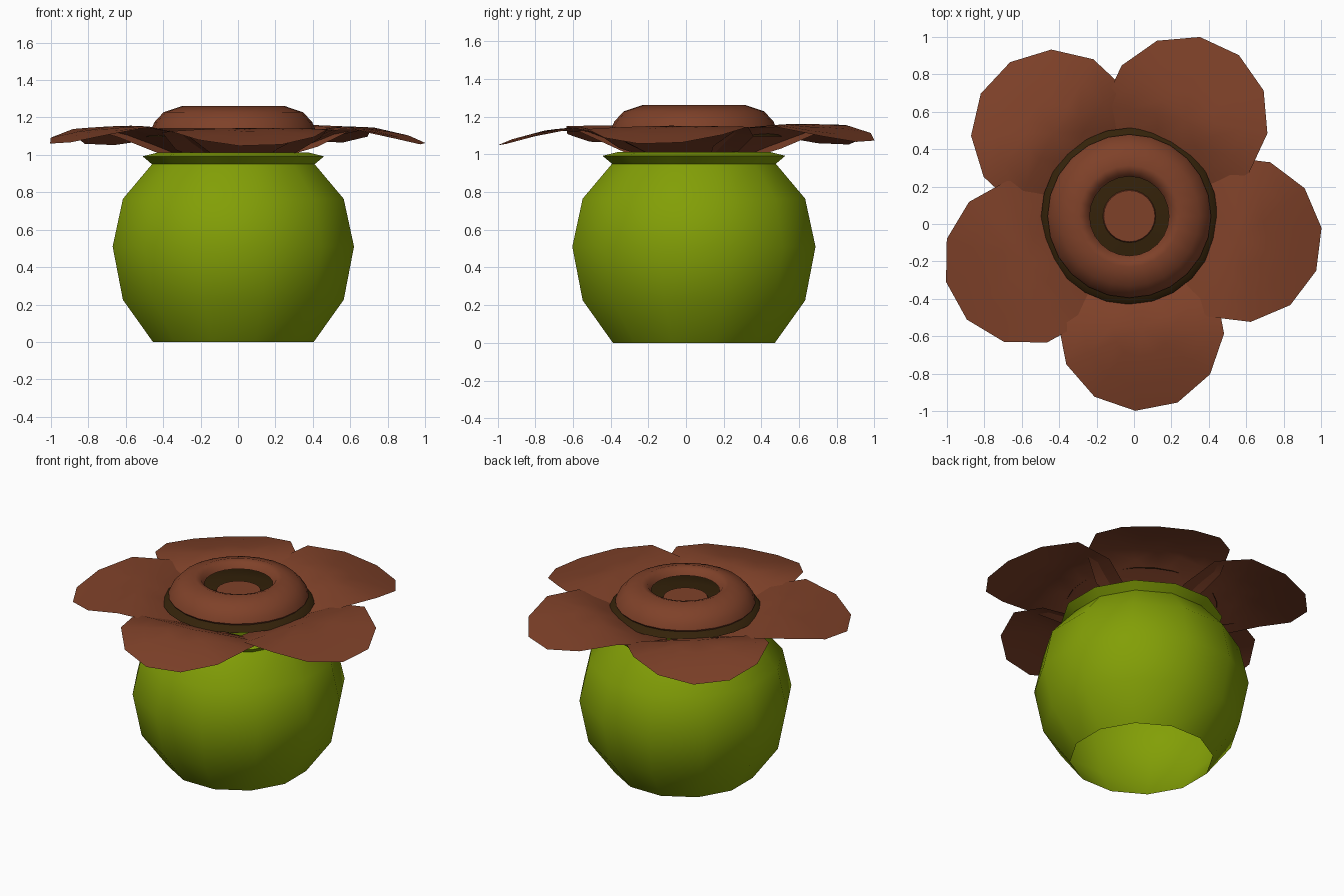
import bpy, bmesh, math
from mathutils import Vector

cube = bpy.data.objects.get("Cube")
if cube:
    bpy.data.objects.remove(cube, do_unlink=True)

CX, CY = -0.025, 0.042  # axis shared by the pot and the flower


def material(name, rgb):
    m = bpy.data.materials.new(name)
    m.use_nodes = True
    m.diffuse_color = (*rgb, 1)
    bsdf = m.node_tree.nodes["Principled BSDF"]
    bsdf.inputs["Base Color"].default_value = (*rgb, 1)
    bsdf.inputs["Roughness"].default_value = 0.8
    return m


GREEN = material("leaf green", (0.225, 0.345, 0.002))
BROWN = material("red brown", (0.212, 0.053, 0.022))
DARK = material("dark olive brown", (0.034, 0.016, 0.003))


def finish(name, bm, mat):
    mesh = bpy.data.meshes.new(name)
    bm.to_mesh(mesh)
    bm.free()
    ob = bpy.data.objects.new(name, mesh)
    bpy.context.collection.objects.link(ob)
    mesh.materials.append(mat)
    bpy.ops.object.select_all(action="DESELECT")
    ob.select_set(True)
    bpy.context.view_layer.objects.active = ob
    bpy.ops.object.shade_smooth_by_angle(angle=math.radians(40))


def lathe(name, profile, mat, sides=24, turn=0, cap_end=False):
    """Revolve (radius, height) points, listed upward on the outside."""
    bm = bmesh.new()
    rings = []
    for r, z in profile:
        angles = [math.tau * i / sides + math.radians(turn) for i in range(sides)]
        rings.append([bm.verts.new((CX + r * math.cos(a), CY + r * math.sin(a), z))
                      for a in angles])
    for low, high in zip(rings, rings[1:]):
        for i in range(sides):
            j = (i + 1) % sides
            bm.faces.new((low[i], low[j], high[j], high[i]))
    if cap_end:
        bm.faces.new(rings[-1])
    finish(name, bm, mat)


def petal(name, degrees, lift):
    """Twelve-sided thin sheet, drooping to the tip and dipping to the centre."""
    bm = bmesh.new()
    a = math.radians(degrees)
    out = Vector((math.cos(a), math.sin(a), 0))
    side = Vector((-math.sin(a), math.cos(a), 0))

    def point(radius, angle):
        u, v = radius * math.cos(angle), radius * math.sin(angle)
        p = Vector((CX, CY, 0)) + out * (0.6 + 0.445 * u) + side * 0.445 * v
        drop = 0.098 * u ** 1.6 if u > 0 else 0.2 * (-u) ** 1.2
        p.z = 1.15 - drop + lift
        return bm.verts.new(p)

    centre = point(0, 0)
    rings = [[point(r, math.radians(20 + 30 * i)) for i in range(12)]
             for r in (0.35, 0.7, 1)]
    for i in range(12):
        j = (i + 1) % 12
        bm.faces.new((centre, rings[0][i], rings[0][j]))
        for inner, outer in zip(rings, rings[1:]):
            bm.faces.new((inner[i], outer[i], outer[j], inner[j]))
    finish(name, bm, BROWN)


# Round pot, open underneath, with a flared lip
lathe("pot", [(0.445, 0), (0.611, 0.225), (0.668, 0.51), (0.611, 0.765),
              (0.45, 0.95), (0.502, 0.992), (0.42, 1.012)],
      GREEN, sides=12, turn=15)

# Five overlapping petals
for k, lift in enumerate((0.012, 0.002, -0.006, 0.006, -0.002)):
    petal(f"petal_{k + 1}", 60 - 72 * k, lift)

# Dark dome between the petals and the ring
lathe("flower_heart", [(0.472, 1.095), (0.44, 1.125), (0.25, 1.148), (0.12, 1.16)], DARK)

# Raised rounded ring and the disc at the bottom of its hole
lathe("flower_ring", [(0.42, 1.12), (0.437, 1.14), (0.422, 1.175), (0.373, 1.228),
                      (0.272, 1.262), (0.235, 1.25), (0.212, 1.215)], BROWN)
lathe("centre_disc", [(0.145, 1.15), (0.137, 1.168)], BROWN, cap_end=True)
